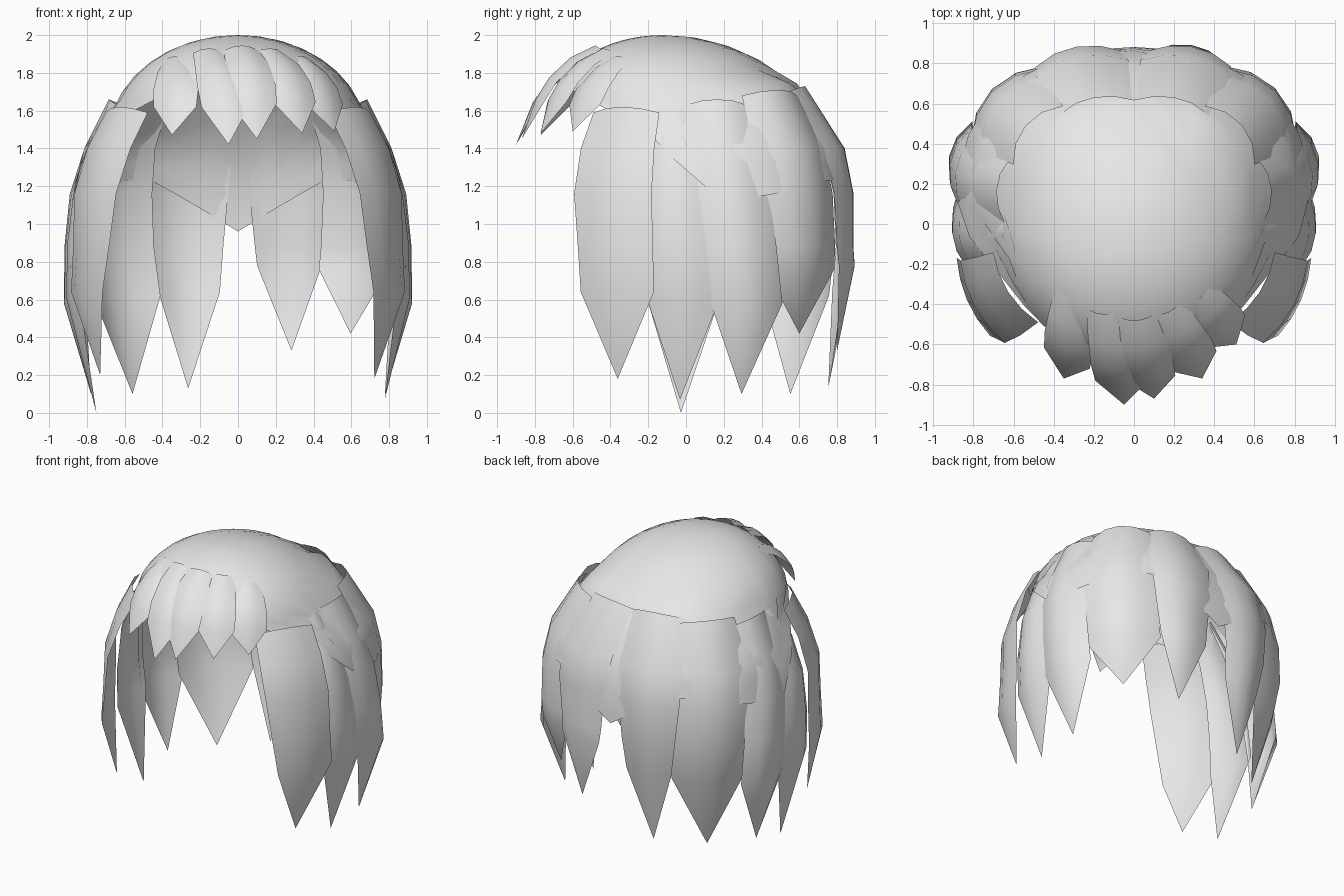
import bpy, math
from mathutils import Vector

if "Cube" in bpy.data.objects:
    bpy.data.objects.remove(bpy.data.objects["Cube"])

hair = bpy.data.materials.new("light_grey_hair")
hair.diffuse_color = (0.8, 0.8, 0.8, 1)
hair.use_nodes = True
hair.node_tree.nodes["Principled BSDF"].inputs["Base Color"].default_value = hair.diffuse_color


def make(name, verts, faces):
    me = bpy.data.meshes.new(name)
    me.from_pydata([tuple(v) for v in verts], [], faces)
    me.materials.append(hair)
    for p in me.polygons:
        p.use_smooth = True
    ob = bpy.data.objects.new(name, me)
    bpy.context.collection.objects.link(ob)
    return ob


def sheet(name, rows, tip):
    """Skin rows of equal length, then close them to a pointed tip."""
    n = len(rows[0])
    verts = [v for r in rows for v in r] + [tip]
    faces = [(i*n+j, (i+1)*n+j, (i+1)*n+j+1, i*n+j+1)
             for i in range(len(rows)-1) for j in range(n-1)]
    last = (len(rows)-1)*n
    faces += [(last+j, len(verts)-1, last+j+1) for j in range(n-1)]
    return make(name, verts, faces)


def ring(deg, scale, z, side=1):
    """Point on the rounded-oval outline that the long hair follows."""
    c, s = math.cos(math.radians(deg)), math.sin(math.radians(deg))
    r = scale/(abs(c/0.92)**2.5 + abs(s/0.81)**2.5)**0.4
    return Vector((side*r*c, 0.1 + r*s, z))


# Scalp cap: open at the face, flaring under the locks to a point at the nape
SEG, ROWS = 32, 12
FLARE = [(2.0, 0.0), (1.75, 0.60), (1.4, 0.885), (1.16, 0.95), (0.9, 0.97)]


def cap_bottom(th):
    s, x = math.sin(th), abs(0.86*math.cos(th))
    if s >= 0:
        return 0.96 + 0.3*x/0.53 if x < 0.53 else 1.26 - 0.06*(x-0.53)/0.15
    if s > -0.55:
        return 1.2 - 0.4*s/0.55
    return 1.6 + 0.15*(-s-0.55)/0.45


def cap_point(th, a):
    z = 1.47 + 0.53*math.cos(a)
    r = math.sin(a) if a < math.pi/2 else 1
    ry = 0.725 if math.sin(th) > 0 else 0.70
    dome = Vector((0.68*r*math.cos(th),
                   -0.12*max(0, math.cos(a)) + ry*r*math.sin(th), z))
    for (z1, s1), (z2, s2) in zip(FLARE, FLARE[1:]):
        if z2 <= z <= z1:
            flare = ring(math.degrees(th), s1 + (s2-s1)*(z1-z)/(z1-z2), z)
            if z < 1.75 and flare.xy.length > dome.xy.length:
                return flare
    return dome


verts, faces = [(0, -0.12, 2.0)], []
for k in range(1, ROWS+1):
    for j in range(SEG):
        th = 2*math.pi*j/SEG + math.pi/2
        verts.append(cap_point(th, math.acos((cap_bottom(th)-1.47)/0.53)*k/ROWS))
for j in range(SEG):
    j2 = (j+1) % SEG
    faces.append((0, 1+j, 1+j2))
    for k in range(ROWS-1):
        b = 1+k*SEG
        faces.append((b+j, b+SEG+j, b+SEG+j2, b+j2))
make("scalp_cap", verts, faces)


# Long locks: pointed panels hung on the ring
def long_lock(name, side, top, bottom, shape, tip):
    top_z, top_s, mid_s, low_s, push, dip, tilt = shape
    tip_deg, tip_z, tip_s, base_z, base_s = tip
    levels = [(top_z, top_s), (1.40, mid_s), (1.16, low_s),
              (0.88, 0.99), (base_z, base_s)]
    rows = []
    for z, s in levels:
        t = (top_z-z)/(top_z-base_z)
        a = top[0] + (bottom[0]-top[0])*t
        b = top[1] + (bottom[1]-top[1])*t
        # the upper end arches so that its corners sink into the cap
        drop = 0.03 if z == top_z else 0
        rows.append([ring((a+b)/2 + u*(b-a)/2,
                          s*push*(1 - dip*u*u - tilt*(u+1)/2), z-drop*u*u, side)
                     for u in (-1, -0.5, 0, 0.5, 1)])
    sheet(name, rows, ring(tip_deg, tip_s, tip_z, side))


# name, top span, bottom span, shape, right tip, left tip
LOCKS = [
    ("temple_lock", (-51, -19), (-42.5, -17), (1.62, 0.80, 0.91, 0.985, 1.05, 0, 0.06),
     (-32.6, 0.18, 0.91, 0.64, 1.0), (-32.6, 0.2, 0.92, 0.64, 1.0)),
    ("ear_lock", (-22, -5), (-20, 5), (1.63, 0.72, 0.87, 0.955, 1.0, 0.04, 0),
     (-9.6, 0.07, 0.85, 0.6, 0.99), (-9.6, 0.0, 0.82, 0.6, 0.99)),
    ("side_lock", (-9, 20), (2, 27), (1.66, 0.73, 0.87, 0.955, 1.02, 0.06, 0),
     (14, 0.1, 0.86, 0.58, 1.0), (14, 0.1, 0.86, 0.58, 1.0)),
    ("corner_lock", (18, 54), (22, 58), (1.71, 0.72, 0.92, 0.98, 0.985, 0.05, 0),
     (40, 0.42, 0.835, 0.76, 0.98), (39, 0.1, 0.77, 0.62, 0.94)),
    ("back_lock", (50, 90), (58, 82.5), (1.73, 0.67, 0.93, 0.99, 1.0, 0.05, 0),
     (68, 0.33, 0.89, 0.78, 1.0), (68, 0.13, 0.83, 0.64, 0.95)),
]
for name, top, bot, shape, right, left in LOCKS:
    long_lock(name + "_right", 1, top, bot, shape, right)
    long_lock(name + "_left", -1, top, bot, shape, left)

# Fringe: five short locks arching forward over the brow
FRINGE = [
    ((-0.32, -0.37, 1.89), (-0.35, -0.77, 1.47)),
    ((-0.15, -0.45, 1.93), (-0.05, -0.90, 1.42)),
    ((0.02, -0.48, 1.945), (0.10, -0.87, 1.45)),
    ((0.17, -0.44, 1.93), (0.34, -0.77, 1.48)),
    ((0.33, -0.37, 1.89), (0.51, -0.60, 1.49)),
]
for i, (top, tip) in enumerate(FRINGE):
    p, q = Vector(top), Vector(tip)
    m = p.lerp(q, 0.75)
    m.z = p.z - 0.09
    out = Vector((q.x, q.y, 0)).normalized()
    across = Vector((-out.y, out.x, 0))
    rows = []
    for t, w in ((0, 0.09), (0.25, 0.115), (0.5, 0.13), (0.7, 0.125)):
        c = p*(1-t)**2 + m*2*t*(1-t) + q*t*t
        rows.append([c + across*w*u - (out*0.025 + Vector((0, 0, 0.025)))*u*u
                     for u in (-1, -0.5, 0, 0.5, 1)])
    sheet(f"fringe_lock_{i+1}", rows, q)
